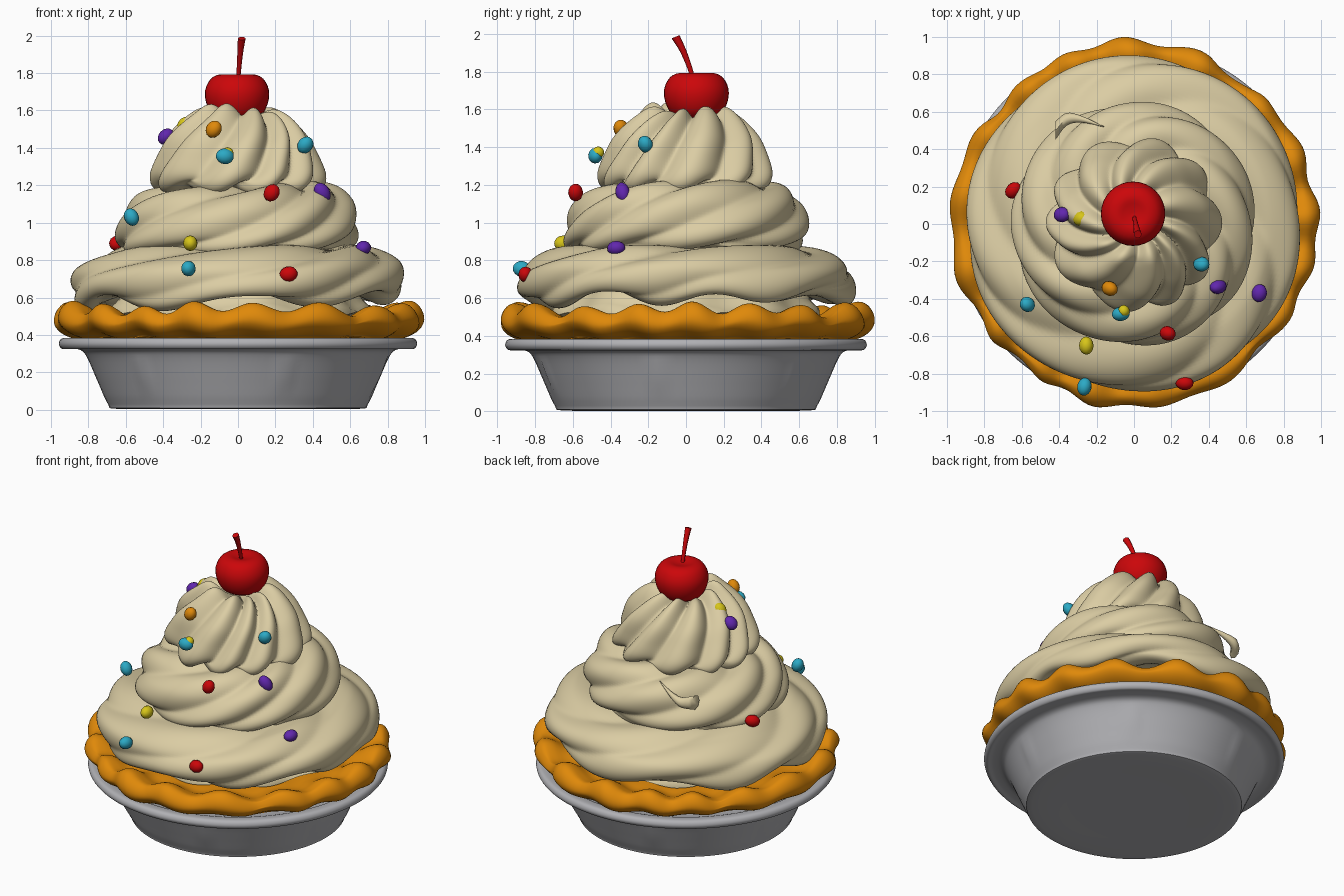
import bpy, bmesh, math, random
from mathutils import Vector
from math import sin, cos, pi, exp

if "Cube" in bpy.data.objects:
    bpy.data.objects.remove(bpy.data.objects["Cube"])

random.seed(4)


def material(name, rgb):
    m = bpy.data.materials.new(name)
    m.diffuse_color = (*rgb, 1)
    m.use_nodes = True
    m.node_tree.nodes["Principled BSDF"].inputs["Base Color"].default_value = m.diffuse_color
    return m


CREAM = material("cream", (0.71, 0.61, 0.37))
CRUST = material("golden crust", (0.74, 0.25, 0.003))
TIN = material("tin grey", (0.44, 0.44, 0.46))
RED = material("cherry red", (0.60, 0.002, 0.003))
CYAN = material("cyan", (0.025, 0.40, 0.56))
PURPLE = material("purple", (0.12, 0.02, 0.42))
YELLOW = material("yellow", (0.68, 0.56, 0.01))


def smooth_path(pts, per):
    """Catmull-Rom samples through the points."""
    p = [Vector(q) for q in pts]
    p = [p[0] * 2 - p[1]] + p + [p[-1] * 2 - p[-2]]
    out = []
    for i in range(1, len(p) - 2):
        a, b, c, d = p[i - 1:i + 3]
        for k in range(per):
            t = k / per
            out.append(0.5 * (2 * b + (c - a) * t + (2 * a - 5 * b + 4 * c - d) * t * t
                              + (3 * b - a - 3 * c + d) * t ** 3))
    return out + [p[-2]]


def skin(name, rows, mat):
    """Join closed rings of points into a capped surface."""
    bm = bmesh.new()
    rings = [[bm.verts.new(c) for c in row] for row in rows]
    n = len(rings[0])
    for a, b in zip(rings, rings[1:]):
        for i in range(n):
            j = (i + 1) % n
            bm.faces.new((a[i], b[i], b[j], a[j]))
    bm.faces.new(rings[0])
    bm.faces.new(rings[-1][::-1])
    bmesh.ops.recalc_face_normals(bm, faces=bm.faces)
    me = bpy.data.meshes.new(name)
    bm.to_mesh(me)
    bm.free()
    me.materials.append(mat)
    ob = bpy.data.objects.new(name, me)
    bpy.context.collection.objects.link(ob)
    return ob


def lathe(name, profile, mat, segs=96, per=4, push=None, lift=None, centre=(0, 0)):
    """Spin a profile; push moves along its normal and lift moves up, both by angle and t."""
    pts = smooth_path(profile, per)
    rows = []
    for i, p in enumerate(pts):
        t = i / (len(pts) - 1)
        tan = (pts[min(i + 1, len(pts) - 1)] - pts[max(i - 1, 0)]).normalized()
        row = []
        for s in range(segs):
            a = 2 * pi * s / segs
            d = push(a, t) if push else 0
            r = max(p.x - tan.y * d, 0.002)
            z = p.y + tan.x * d + (lift(a, t, r) if lift else 0)
            row.append((centre[0] + r * cos(a), centre[1] + r * sin(a), z))
        rows.append(row)
    return skin(name, rows, mat)


def ridges(n, twist, amp, wobble=0.35):
    """Rounded spiral ropes with narrow grooves, fading at both ends."""
    def f(a, t):
        phase = n * (a + twist * t) / 2 + wobble * sin(a * 2 + 1) + wobble * sin(3 * a + 5 * t)
        return amp * ((sin(phase) ** 2 + 0.03) ** 0.5 - 0.68) * min(1, 4 * t, 5 * (1 - t))
    return f


# Pie tin with faint pressed pleats in the wall
def pleats(a, t):
    return -0.012 * exp(-(sin(a * 3 + 0.6) / 0.12) ** 2) * max(0, sin((t - 0.24) / 0.14 * pi)) * (0.24 < t < 0.38)


lathe("pie_tin", [(0.003, 0.005), (0.35, 0.005), (0.65, 0.005), (0.695, 0.03), (0.75, 0.15), (0.805, 0.275),
                  (0.84, 0.318), (0.90, 0.328), (0.94, 0.325), (0.958, 0.352), (0.94, 0.382),
                  (0.88, 0.38), (0.80, 0.36), (0.4, 0.36), (0.003, 0.36)],
      TIN, push=pleats)


# Crimped pastry edge, slightly squared, fluted outward and upward
def flute(a):
    return sin(17 * a + 0.9 * sin(3 * a)) + 0.5 * sin(11 * a + 2)


def crust_push(a, t):
    dips = sum(exp(-((cos(a - math.radians(d)) - 1) / 0.012) ** 2) for d in (135, 55, -40, -130))
    return sin(pi * t) ** 2 * (0.015 * flute(a) + 0.006 * cos(4 * a) - 0.022 * dips)


def crust_lift(a, t, r):
    w = max(0, min(1, (r - 0.72) / 0.15))
    return w * 0.024 * sin(17 * a + 0.9 * sin(3 * a) + 1.2) * (1.2 - t)


lathe("pie_crust", [(0.003, 0.50), (0.60, 0.50), (0.76, 0.495), (0.86, 0.535), (0.925, 0.545), (0.965, 0.51),
                    (0.974, 0.46), (0.935, 0.415), (0.86, 0.385), (0.75, 0.375), (0.003, 0.37)],
      CRUST, segs=204, per=4, push=crust_push, lift=crust_lift)

# Cream filling below the swirls
lathe("cream_base", [(0.003, 0.66), (0.5, 0.66), (0.60, 0.64), (0.65, 0.58), (0.66, 0.50), (0.003, 0.49)],
      CREAM, push=lambda a, t: 0.02 * cos(9 * a) * sin(pi * t))

# Three piped swirls; every layer sweeps clockwise on its way down
lathe("cream_swirl_lower",
      [(0.003, 0.87), (0.35, 0.87), (0.56, 0.872), (0.70, 0.85), (0.81, 0.80), (0.875, 0.74),
       (0.89, 0.66), (0.86, 0.595), (0.78, 0.585), (0.68, 0.625), (0.55, 0.65), (0.003, 0.65)],
      CREAM, 192, 6, ridges(6, 3.6, 0.042, 0.25),
      lambda a, t, r: 0.034 * sin(7 * a + 0.8 * sin(2 * a)) * max(0, min(1, (t - 0.45) * 4, (1 - t) * 4))
      + 0.02 * cos(a) * min(1, 4 * (1 - t)) * (r > 0.6) * min(1, (r - 0.6) * 8))
lathe("cream_swirl_middle",
      [(0.003, 1.20), (0.25, 1.20), (0.40, 1.195), (0.52, 1.165), (0.60, 1.09), (0.635, 1.0),
       (0.64, 0.92), (0.60, 0.865), (0.5, 0.845), (0.003, 0.84)],
      CREAM, 192, 7, ridges(7, 2.9, 0.05, 0.25),
      lambda a, t, r: 0.03 * cos(a - 0.6) * sin(pi * t))
lathe("cream_swirl_top",
      [(0.003, 1.54), (0.10, 1.555), (0.19, 1.565), (0.28, 1.53), (0.36, 1.45), (0.41, 1.35),
       (0.445, 1.25), (0.42, 1.19), (0.32, 1.165), (0.003, 1.16)],
      CREAM, 216, 7, ridges(10, 1.3, 0.08, 0.4),
      lambda a, t, r: (t < 0.6) * (0.05 * max(0, cos(a + 2.1)) * exp(-((r - 0.18) / 0.08) ** 2)
                                   + 0.03 * max(0, cos(a - 0.9)) * exp(-((r - 0.2) / 0.1) ** 2)))

# Flick of cream where the piping ended at the back
flick = smooth_path([(-0.42, 0.50, 1.08), (-0.36, 0.56, 1.09), (-0.28, 0.56, 1.12), (-0.16, 0.52, 1.17)], 4)
skin("cream_flick", [[(p.x, p.y + 0.05 * (1 - i / 12.5) * cos(k * pi / 4),
                       p.z + 0.05 * (1 - i / 12.5) * sin(k * pi / 4)) for k in range(8)]
                     for i, p in enumerate(flick)], CREAM)

# Cherry with a shallow dimple and its curved stem
lathe("cherry", [(0.003, 1.78), (0.04, 1.785), (0.09, 1.793), (0.14, 1.77), (0.17, 1.71), (0.165, 1.64),
                 (0.13, 1.575), (0.07, 1.55), (0.003, 1.545)], RED, 32, 3, centre=(-0.005, 0.055))
stem = smooth_path([(0, 0.04, 1.75), (0.005, 0.02, 1.82), (0.012, -0.015, 1.91), (0.02, -0.055, 1.985)], 3)
skin("cherry_stem", [[(p.x + w * cos(k * pi / 4), p.y + w * sin(k * pi / 4), p.z + 0.4 * w * sin(k * pi / 4))
                      for k in range(8)]
                     for i, p in enumerate(stem) for w in [0.011 + 0.01 * (i / 9) ** 2]], RED)

# Candy beads pressed into the cream
beads = [(PURPLE, -0.385, 0.05, 1.46), (YELLOW, -0.285, 0.03, 1.52), (CRUST, -0.13, -0.345, 1.50),
         (CYAN, -0.07, -0.48, 1.355), (CYAN, 0.36, -0.215, 1.415), (RED, 0.18, -0.585, 1.16),
         (PURPLE, 0.45, -0.335, 1.16), (RED, -0.645, 0.18, 0.89), (CYAN, -0.57, -0.43, 1.03),
         (YELLOW, -0.255, -0.65, 0.89), (PURPLE, 0.67, -0.37, 0.865), (CYAN, -0.265, -0.87, 0.755),
         (RED, 0.27, -0.85, 0.725), (YELLOW, -0.055, -0.465, 1.372)]
for i, (mat, x, y, z) in enumerate(beads):
    bpy.ops.mesh.primitive_uv_sphere_add(segments=12, ring_count=8, radius=0.042, location=(x, y, z),
                                         rotation=[random.uniform(0, pi) for _ in range(3)])
    ob = bpy.context.object
    ob.name = f"candy_bead_{i + 1}"
    ob.scale = (1, 0.92, 1.15) if i < 13 else (0.75, 0.75, 0.75)
    if i == 6:
        ob.scale.z = 1.35
        ob.rotation_euler = (0.2, -0.5, 0)
    ob.data.materials.append(mat)

# Smooth shading with crisp folds
bpy.ops.object.select_all(action='SELECT')
bpy.ops.object.shade_smooth_by_angle(angle=math.radians(60))
